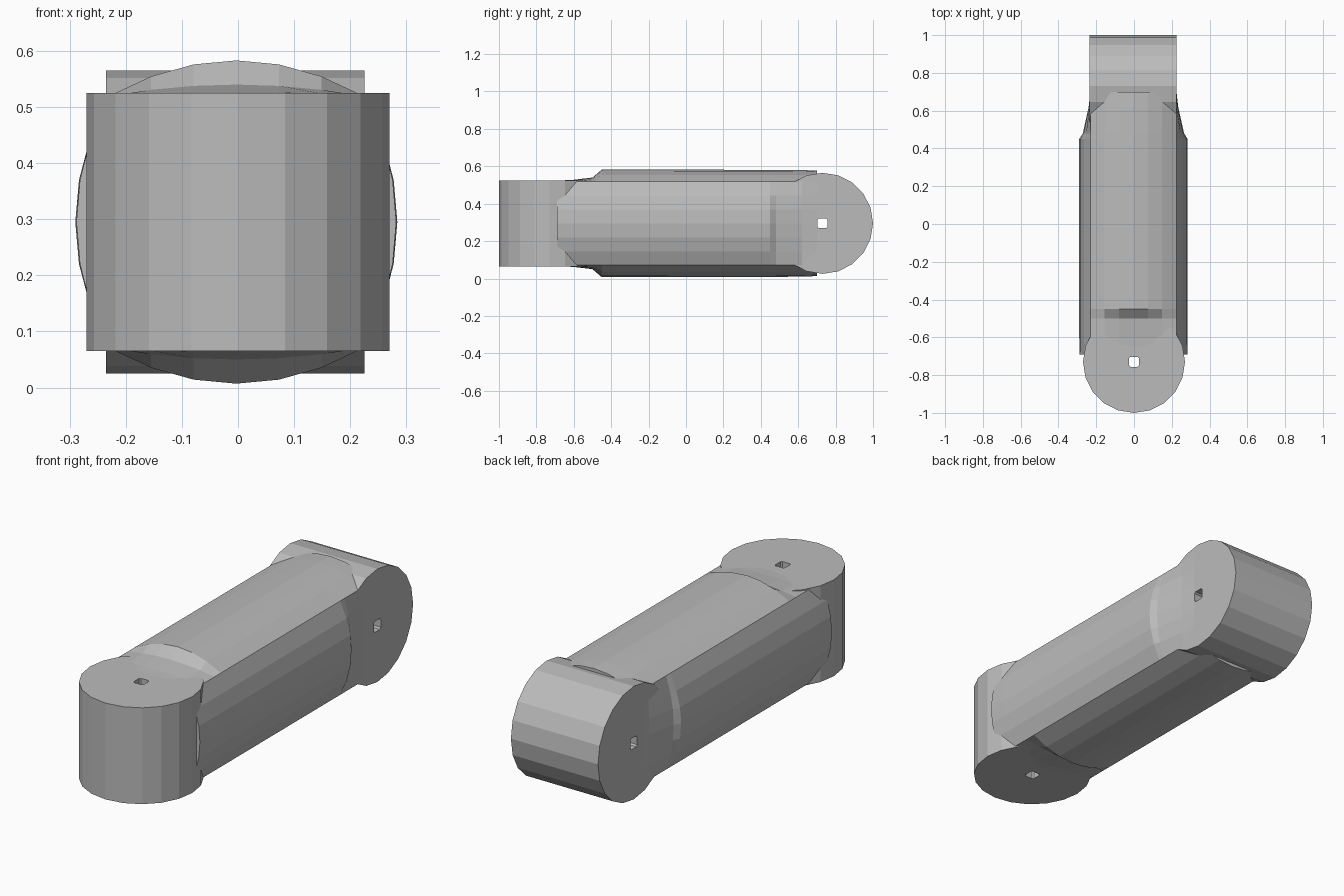
import bpy, bmesh, math
from mathutils import Matrix

cube = bpy.data.objects.get("Cube")
if cube:
    bpy.data.objects.remove(cube, do_unlink=True)

grey = bpy.data.materials.new("plain grey")
grey.use_nodes = True
colour = (0.5, 0.5, 0.5, 1)
grey.diffuse_color = colour
grey.node_tree.nodes["Principled BSDF"].inputs["Base Color"].default_value = colour

MID = 0.295      # height of the link's centre line
HALF = 0.23      # half length of each end drum
RADIUS = 0.27


def finish(name, bm):
    bmesh.ops.recalc_face_normals(bm, faces=bm.faces)
    mesh = bpy.data.meshes.new(name)
    bm.to_mesh(mesh)
    bm.free()
    mesh.materials.append(grey)
    obj = bpy.data.objects.new(name, mesh)
    bpy.context.collection.objects.link(obj)
    return obj


def drum(name, matrix, sides=20, bore=0.037):
    """Faceted drum with a small square hole along its axis."""
    bm = bmesh.new()
    rings = []
    for r, z in ((bore, -HALF), (RADIUS, -HALF), (RADIUS, HALF), (bore, HALF)):
        ring = []
        for i in range(sides):
            a = math.tau * i / sides
            # the bore radius follows a square outline
            k = r
            if r == bore:
                k = r * math.cos(math.pi / 4) / max(abs(math.cos(a)), abs(math.sin(a)))
            ring.append(bm.verts.new((k * math.cos(a), k * math.sin(a), z)))
        rings.append(ring)
    for n, ring in enumerate(rings):
        nxt = rings[(n + 1) % len(rings)]
        for i in range(sides):
            j = (i + 1) % sides
            bm.faces.new((ring[i], ring[j], nxt[j], nxt[i]))
    bm.transform(matrix)
    return finish(name, bm)


def section(width, height, steps=6):
    """Square outline whose four sides bulge out to width and height."""
    cx, cz = 0.228, 0.224
    pts = []
    for side in range(4):
        for i in range(steps):
            t = 2 * i / steps - 1
            bulge = 1 - t * t
            u = cx + (width - cx) * bulge
            v = cz + (height - cz) * bulge
            pts.append(((u, cz * t), (-cx * t, v), (-u, -cz * t), (cx * t, -v))[side])
    return pts


# End drums: upright at the front, crosswise at the back
drum("front_drum", Matrix.Translation((0, -0.73, MID)))
drum("back_drum", Matrix.Translation((-0.005, 0.73, MID)) @ Matrix.Rotation(math.pi / 2, 4, 'Y'))

# Connecting bar: y, half width, half height at each station
stations = [(-0.69, 0.285, 0.228), (-0.6, 0.287, 0.233), (-0.5, 0.287, 0.245),
            (-0.45, 0.287, 0.288), (0.45, 0.287, 0.286), (0.48, 0.268, 0.286),
            (0.62, 0.237, 0.285), (0.7, 0.228, 0.282)]
bm = bmesh.new()
loops = [[bm.verts.new((x - 0.003, y, MID + z)) for x, z in section(w, h)]
         for y, w, h in stations]
for a, b in zip(loops, loops[1:]):
    for i in range(len(a)):
        j = (i + 1) % len(a)
        bm.faces.new((a[i], a[j], b[j], b[i]))
bm.faces.new(loops[0])
bm.faces.new(loops[-1])
finish("connecting_bar", bm)
